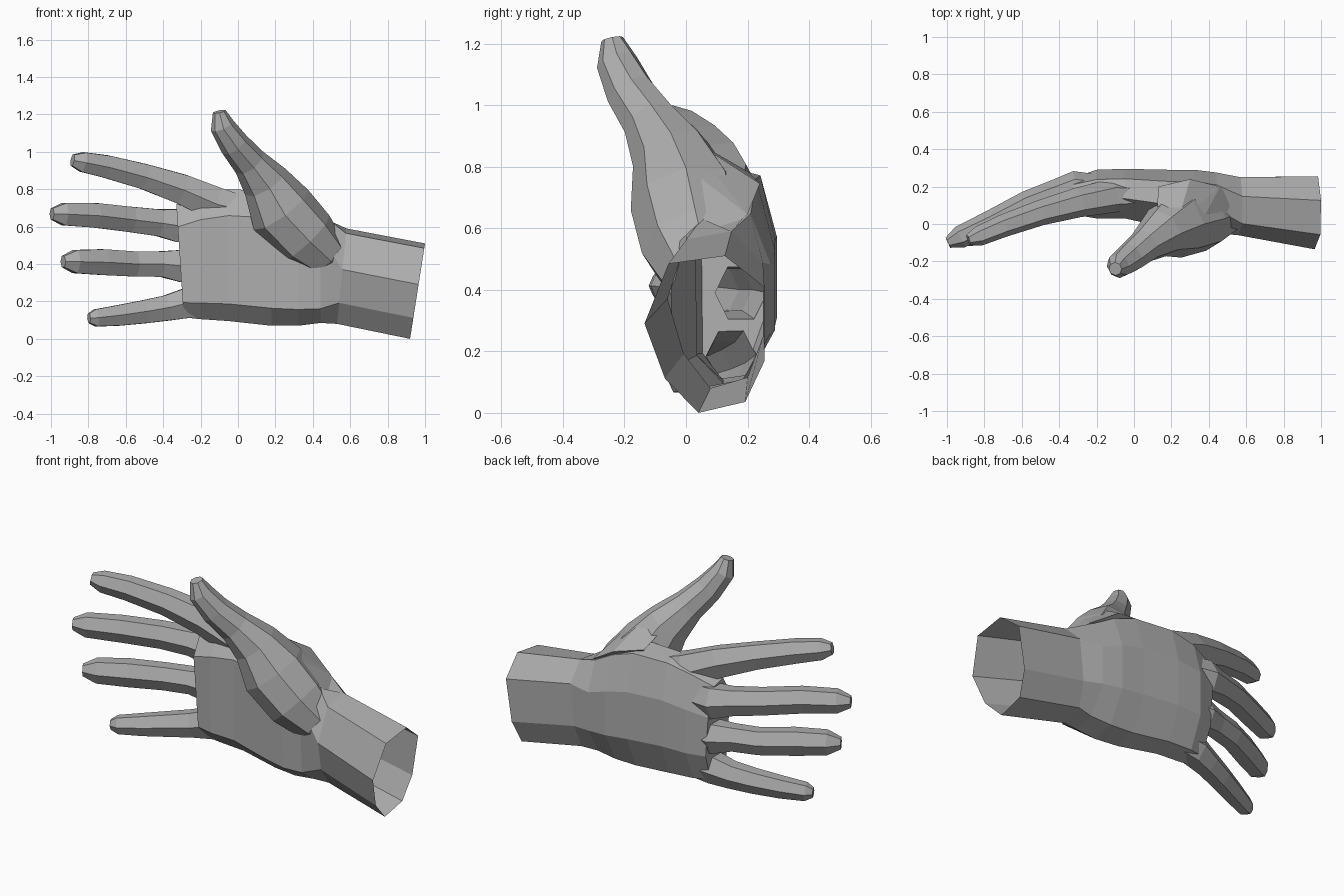
import bpy
import bmesh
import math
from mathutils import Vector

default_cube = bpy.data.objects.get("Cube")
if default_cube:
    bpy.data.objects.remove(default_cube, do_unlink=True)

# Single plain clay grey for the whole hand
clay = bpy.data.materials.new("clay_grey")
clay.use_nodes = True
colour = (0.42, 0.42, 0.42, 1)
clay.diffuse_color = colour
clay.node_tree.nodes["Principled BSDF"].inputs["Base Color"].default_value = colour


def finish(name, bm):
    """Turn a closed solid into an object with the clay material."""
    bmesh.ops.recalc_face_normals(bm, faces=bm.faces)
    mesh = bpy.data.meshes.new(name)
    bm.to_mesh(mesh)
    bm.free()
    mesh.materials.append(clay)
    obj = bpy.data.objects.new(name, mesh)
    bpy.context.collection.objects.link(obj)
    return obj


def loft(name, rings):
    """Bridge a series of equal-sized point rings into a closed solid."""
    bm = bmesh.new()
    loops = [[bm.verts.new(point) for point in ring] for ring in rings]
    for first, second in zip(loops, loops[1:]):
        count = len(first)
        for i in range(count):
            j = (i + 1) % count
            bm.faces.new((first[i], first[j], second[j], second[i]))
    bm.faces.new(loops[0])
    bm.faces.new(loops[-1])
    return finish(name, bm)


def hull(name, points):
    """Wrap a few points in a convex solid."""
    bm = bmesh.new()
    for point in points:
        bm.verts.new(point)
    result = bmesh.ops.convex_hull(bm, input=bm.verts)
    unused = [v for v in result["geom_interior"]
              if isinstance(v, bmesh.types.BMVert)]
    bmesh.ops.delete(bm, geom=unused, context="VERTS")
    return finish(name, bm)


def digit(name, path, sides, depth_ratio):
    """Sweep a polygon along a path of (x, y, z, half width)."""
    centres = [Vector(p[:3]) for p in path]
    rings = []
    for i, centre in enumerate(centres):
        before = centres[max(i - 1, 0)]
        after = centres[min(i + 1, len(centres) - 1)]
        tangent = (after - before).normalized()
        depth = Vector((0, -1, 0))
        depth = (depth - tangent * depth.dot(tangent)).normalized()
        side = tangent.cross(depth)
        half = path[i][3]
        # Widen six-sided rings so that the side flats reach the half width
        spread = 1 / math.cos(math.pi / sides) if sides % 4 else 1
        ring = []
        for k in range(sides):
            angle = math.tau * k / sides
            ring.append(centre
                        + depth * math.cos(angle) * half * depth_ratio
                        + side * math.sin(angle) * half * spread)
        rings.append(ring)
    return loft(name, rings)


# Normalised sections: (front to back, bottom to top)
wrist_section = [(.45, 0), (.84, .07), (1, .33), (1, .8),
                 (.67, 1), (.2, .95), (0, .57), (.17, .22)]
palm_section = [(.35, 0), (.72, .04), (1, .3), (1, .68),
                (.8, .96), (.4, 1), (0, .8), (.02, .13)]

# Stations: x, bottom, top, front, back, lean of the section
wrist_stations = [
    (.96, 0, .51, -.135, .255, .08),
    (.555, .08, .59, -.06, .25, .05),
]
palm_stations = [
    (.44, .085, .67, -.05, .275, 0),
    (.32, .07, .74, -.05, .29, 0),
    (.18, .07, .79, -.02, .29, 0),
    (-.05, .095, .8, .03, .295, 0),
    (-.2, .105, .77, .03, .29, 0),
    (-.31, .115, .72, .05, .25, -.04),
]


def section_ring(station, section):
    x, bottom, top, front, back, lean = station
    return [(x + lean * (v - .5),
             front + u * (back - front),
             bottom + v * (top - bottom)) for u, v in section]


# Palm and wrist
palm_rings = [section_ring(s, wrist_section) for s in wrist_stations]
palm_rings += [section_ring(s, palm_section) for s in palm_stations]
hand = loft("hand", palm_rings)

# Four fingers, each starting inside the palm
fingers = {
    "index_finger": [
        (.02, .15, .69, .075), (-.12, .15, .722, .09), (-.3, .115, .8, .08),
        (-.5, .06, .867, .068), (-.7, -.01, .92, .061),
        (-.83, -.065, .945, .053), (-.885, -.085, .955, .03)],
    "middle_finger": [
        (-.16, .18, .6, .08), (-.32, .195, .605, .088), (-.42, .165, .62, .072),
        (-.57, .11, .638, .068), (-.76, .01, .66, .066),
        (-.93, -.07, .667, .06), (-.995, -.1, .668, .03)],
    "ring_finger": [
        (-.16, .17, .39, .08), (-.31, .18, .39, .085), (-.41, .15, .4, .068),
        (-.55, .11, .4, .067), (-.72, .02, .41, .069),
        (-.87, -.06, .413, .062), (-.935, -.095, .413, .03)],
    "little_finger": [
        (-.12, .16, .2, .07), (-.28, .148, .19, .08), (-.38, .125, .165, .068),
        (-.5, .085, .145, .062), (-.64, .03, .125, .055),
        (-.76, -.02, .112, .046), (-.797, -.035, .11, .025)],
}
parts = [digit(name, path, 6, 1) for name, path in fingers.items()]

# Thumb with its fleshy base
thumb_path = [
    (.55, .1, .37, .07), (.47, .06, .44, .13), (.365, .03, .54, .172),
    (.23, 0, .69, .18), (.145, -.05, .84, .128), (.06, -.115, .945, .092),
    (-.02, -.18, 1.04, .08), (-.085, -.225, 1.14, .066),
    (-.1, -.24, 1.215, .035)]
parts.append(digit("thumb", thumb_path, 8, 1.02))

# Web of skin between the thumb and the back of the palm
web_points = [(.12, 0, .86), (.23, 0, .9), (.355, 0, .8), (.5, .06, .625),
              (.13, .2, .785), (.3, .24, .745), (.46, .2, .645),
              (.55, .1, .56), (.3, .1, .6)]
parts.append(hull("thumb_web", web_points))

# Fuse everything into one skin
for part in parts:
    union = hand.modifiers.new("fuse_" + part.name, "BOOLEAN")
    union.operation = "UNION"
    union.solver = "EXACT"
    union.object = part
depsgraph = bpy.context.evaluated_depsgraph_get()
fused = bpy.data.meshes.new_from_object(hand.evaluated_get(depsgraph))
hand.modifiers.clear()
hand.data = fused
for part in parts:
    bpy.data.objects.remove(part, do_unlink=True)

# Open the wrist end
bm = bmesh.new()
bm.from_mesh(fused)
caps = [f for f in bm.faces
        if f.normal.x > .9 and f.calc_center_median().x > .9]
bmesh.ops.delete(bm, geom=caps, context="FACES")
bm.to_mesh(fused)
bm.free()
